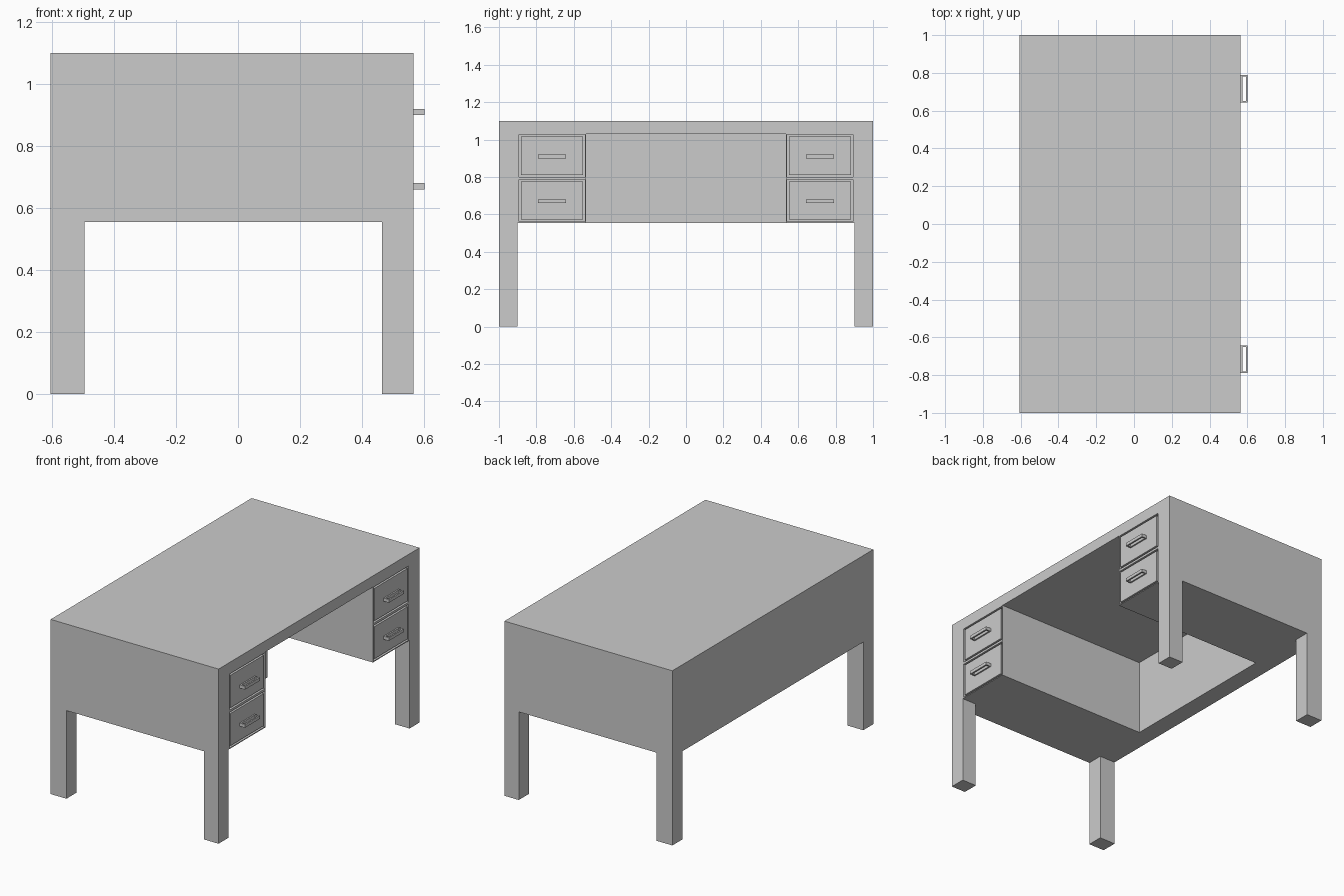
import bpy, bmesh

if "Cube" in bpy.data.objects:
    bpy.data.objects.remove(bpy.data.objects["Cube"])

FRONT, BACK = 0.565, -0.605      # x of drawer side and rear side
RECESS = 0.02                    # depth of the gap around each drawer front


def add_object(name, bm):
    bmesh.ops.recalc_face_normals(bm, faces=bm.faces)
    mesh = bpy.data.meshes.new(name)
    bm.to_mesh(mesh)
    bm.free()
    obj = bpy.data.objects.new(name, mesh)
    bpy.context.collection.objects.link(obj)
    return obj


def box(name, x, y, z):
    bm = bmesh.new()
    bmesh.ops.create_cube(bm, size=1)
    for v in bm.verts:
        v.co = [(r[0] + r[1]) / 2 + c * (r[1] - r[0]) for c, r in zip(v.co, (x, y, z))]
    return add_object(name, bm)


def cut(target, x, y, z):
    cutter = box("cutter", x, y, z)
    cutter.hide_render = True
    mod = target.modifiers.new("cut", 'BOOLEAN')
    mod.operation = 'DIFFERENCE'
    mod.solver = 'EXACT'
    mod.object = cutter
    bpy.context.view_layer.objects.active = target
    bpy.ops.object.modifier_apply(modifier=mod.name)
    bpy.data.objects.remove(cutter)


def ring(name, x, y, z, wall):
    """Flat rectangular loop with a slot through it along z."""
    bm = bmesh.new()
    loops = []
    for w in (0, wall):
        x0, x1, y0, y1 = x[0] + w, x[1] - w, y[0] + w, y[1] - w
        for h in z:
            loops.append([bm.verts.new((px, py, h)) for px, py in
                          ((x0, y0), (x1, y0), (x1, y1), (x0, y1))])
    ob, ot, ib, it = loops
    for a, b in ((ob, ot), (ot, it), (it, ib), (ib, ob)):
        for i in range(4):
            j = (i + 1) % 4
            bm.faces.new((a[i], a[j], b[j], b[i]))
    return add_object(name, bm)


# Desk body carved from one block: leg openings both ways, then the kneehole
desk = box("desk_body", (BACK, FRONT), (-1, 1), (0, 1.10))
cut(desk, (-0.495, 0.465), (-1.2, 1.2), (-0.2, 0.555))
cut(desk, (-1, 1), (-0.9, 0.9), (-0.2, 0.555))
cut(desk, (-0.49, 1), (-0.535, 0.535), (0.4, 1.03))

# Two drawers in each pedestal, each with a gap around it and a loop handle
for side, sign in (("left", -1), ("right", 1)):
    for level, z0, z1, hz in (("upper", 0.80, 1.027, 0.91), ("lower", 0.561, 0.786, 0.67)):
        y = sorted((sign * 0.54, sign * 0.892))
        cut(desk, (FRONT - RECESS, FRONT + 0.1), y, (z0, z1))
        g = 0.011
        box(f"{side}_{level}_drawer_front", (FRONT - RECESS, FRONT),
            (y[0] + g, y[1] - g), (z0 + g, z1 - g))
        ym = sign * 0.716
        ring(f"{side}_{level}_handle", (FRONT, 0.602), (ym - 0.074, ym + 0.074),
             (hz - 0.01, hz + 0.01), 0.009)
